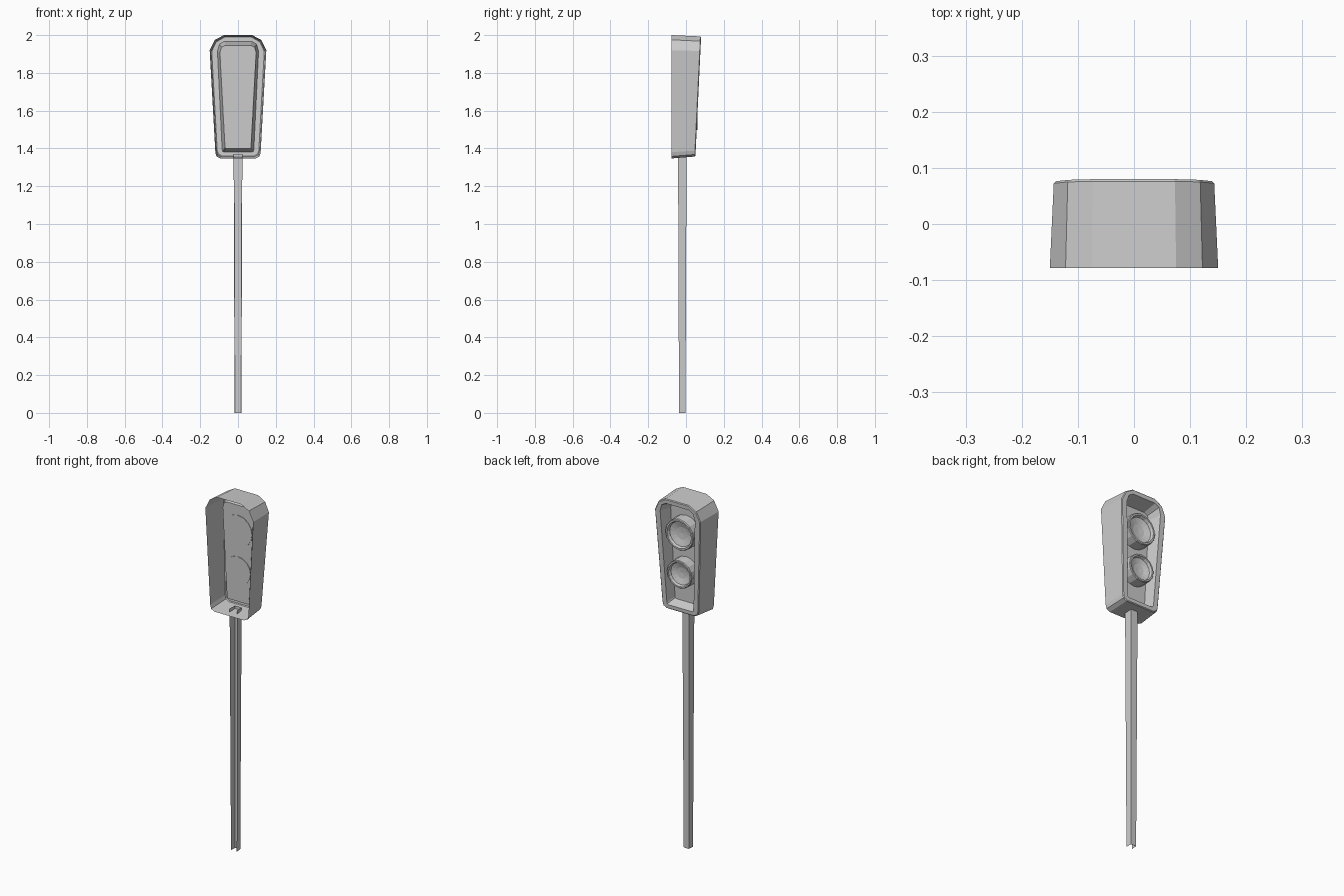
import bpy, bmesh, math

if "Cube" in bpy.data.objects:
    bpy.data.objects.remove(bpy.data.objects["Cube"])


def make_object(name, bm):
    bmesh.ops.remove_doubles(bm, verts=bm.verts, dist=1e-5)
    bmesh.ops.recalc_face_normals(bm, faces=bm.faces)
    mesh = bpy.data.meshes.new(name)
    bm.to_mesh(mesh)
    bm.free()
    obj = bpy.data.objects.new(name, mesh)
    bpy.context.collection.objects.link(obj)
    return obj


def add_loop(bm, half, depth):
    """Closed loop from a right-hand half outline; depth(z) gives y."""
    pts = half + [(-x, z) for x, z in reversed(half)]
    return [bm.verts.new((x, depth(z), z)) for x, z in pts]


def bridge(bm, a, b, closed=True):
    n = len(a)
    for i in range(n if closed else n - 1):
        j = (i + 1) % n
        bm.faces.new((a[i], a[j], b[j], b[i]))


def slant(offset):
    # lamp side of the housing leans outward towards the top
    return lambda z: 0.05 + 0.03 * (z - 1.36) / 0.63 + offset


# Housing: open shell, rim on the lamp side, recess and lamp panel
front = [(0.075, 2.0), (0.122, 1.975), (0.15, 1.92),
         (0.12, 1.38), (0.114, 1.358), (0.092, 1.347)]
back = [(0.073, 1.993), (0.118, 1.968), (0.143, 1.916),
        (0.114, 1.388), (0.108, 1.368), (0.088, 1.357)]
back_edge = [(0.071, 1.989), (0.115, 1.964), (0.139, 1.914),
             (0.110, 1.390), (0.105, 1.372), (0.086, 1.361)]
opening = [(0.072, 1.967), (0.098, 1.952), (0.109, 1.915),
           (0.084, 1.395), (0.081, 1.385), (0.074, 1.381)]
panel = [(0.066, 1.946), (0.088, 1.936), (0.096, 1.908),
         (0.069, 1.41), (0.068, 1.403), (0.062, 1.40)]
bm = bmesh.new()
loops = [add_loop(bm, front, lambda z: -0.078),
         add_loop(bm, back, slant(-0.004)),
         add_loop(bm, back_edge, slant(0)),
         add_loop(bm, opening, slant(0)),
         add_loop(bm, panel, lambda z: 0.0)]
for a, b in zip(loops, loops[1:]):
    bridge(bm, a, b)
bm.faces.new(loops[-1])
make_object("signal_housing", bm)


# Lamps: short tubes with a dished lens, facing +y
def lamp(name, z, r, sides=16):
    profile = [(0, -0.003), (r, -0.003), (r * 0.98, 0.058), (r * 0.94, 0.062),
               (r * 0.84, 0.062), (r * 0.78, 0.046), (r * 0.4, 0.036), (0, 0.033)]
    bm = bmesh.new()
    rings = []
    for pr, y in profile:
        if pr == 0:
            rings.append([bm.verts.new((0, y, z))])
        else:
            rings.append([bm.verts.new((pr * math.cos(t), y, z + pr * math.sin(t)))
                          for t in (2 * math.pi * i / sides for i in range(sides))])
    for a, b in zip(rings, rings[1:]):
        if len(a) == len(b):
            bridge(bm, a, b)
        else:
            tip, ring = (a[0], b) if len(a) == 1 else (b[0], a)
            for i in range(sides):
                bm.faces.new((tip, ring[i], ring[(i + 1) % sides]))
    make_object(name, bm)


lamp("upper_lamp", 1.80, 0.09)
lamp("lower_lamp", 1.575, 0.08)

# Pole: tapered channel, open towards the front
bm = bmesh.new()
sections = []
for z, w, y0, y1 in ((0, 0.018, -0.037, -0.003), (1.37, 0.023, -0.042, 0.003)):
    sections.append([bm.verts.new((x, y, z)) for x, y in
                     ((-w, y0), (-w * 0.9, y1), (w * 0.9, y1), (w, y0))])
bridge(bm, sections[0], sections[1], closed=False)
make_object("pole_channel", bm)
